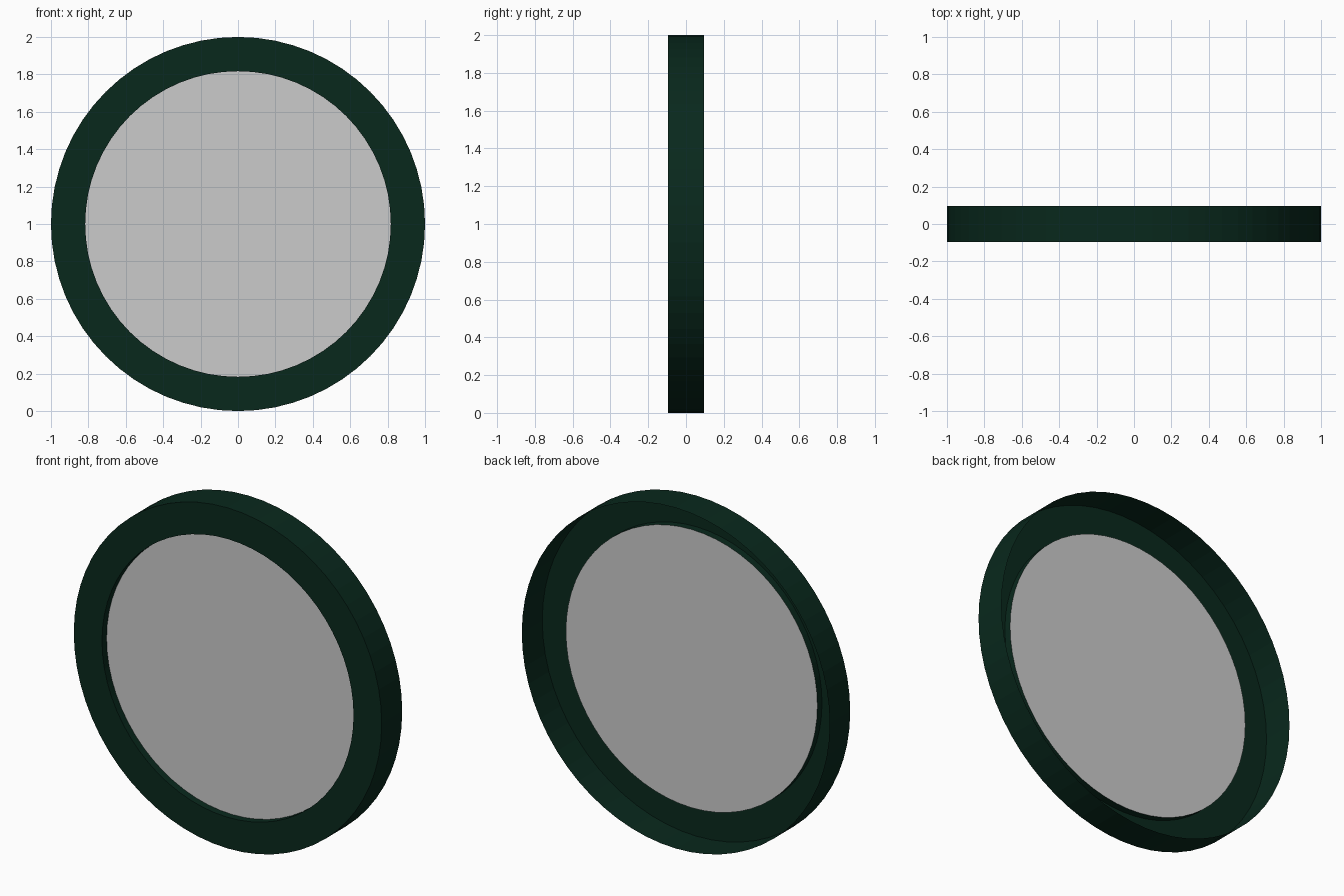
import bpy, bmesh, math

if "Cube" in bpy.data.objects:
    bpy.data.objects.remove(bpy.data.objects["Cube"])

SEGMENTS = 64
CENTRE_Z = 1.0


def lathe(name, profile):
    """Spin an open (radius, y) profile around the horizontal y axis."""
    bm = bmesh.new()
    verts = [bm.verts.new((r, y, 0)) for r, y in profile]
    edges = [bm.edges.new(p) for p in zip(verts, verts[1:])]
    bmesh.ops.spin(bm, geom=verts + edges, cent=(0, 0, 0), axis=(0, 1, 0),
                   angle=math.tau, steps=SEGMENTS, use_duplicate=False)
    bmesh.ops.remove_doubles(bm, verts=bm.verts, dist=1e-4)
    bmesh.ops.recalc_face_normals(bm, faces=bm.faces)
    mesh = bpy.data.meshes.new(name)
    bm.to_mesh(mesh)
    bm.free()
    obj = bpy.data.objects.new(name, mesh)
    obj.location.z = CENTRE_Z
    bpy.context.collection.objects.link(obj)
    return obj


# Dark green frame: outer wall, front rim and short inner lip, open at the back
frame = lathe("round_frame",
              [(1.0, 0.095), (1.0, -0.095), (0.817, -0.095), (0.817, -0.052)])
green = bpy.data.materials.new("dark_green")
green.diffuse_color = (0.0026, 0.0215, 0.012, 1)
green.use_nodes = True
green.node_tree.nodes["Principled BSDF"].inputs["Base Color"].default_value = green.diffuse_color
frame.data.materials.append(green)

# Grey pane: a single flat disc set just behind the front rim
bpy.ops.mesh.primitive_circle_add(vertices=SEGMENTS, radius=0.817, fill_type='NGON',
                                  location=(0, -0.052, CENTRE_Z),
                                  rotation=(math.pi / 2, 0, 0))
bpy.context.object.name = "pane"
